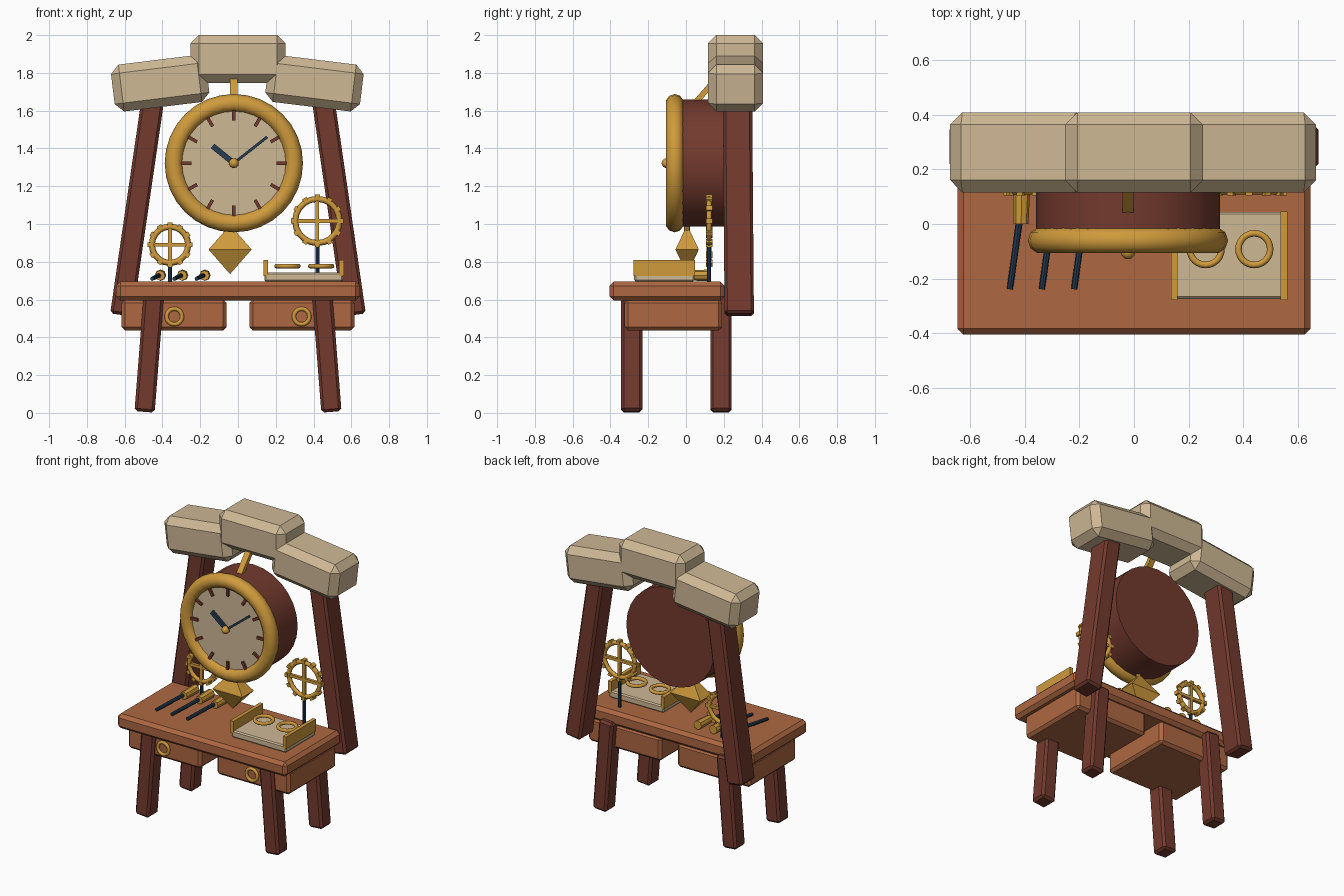
import bpy, bmesh, math
from mathutils import Vector, Matrix

if "Cube" in bpy.data.objects:
    bpy.data.objects.remove(bpy.data.objects["Cube"])


def material(name, r, g, b):
    m = bpy.data.materials.new(name)
    m.diffuse_color = (r, g, b, 1)
    m.use_nodes = True
    m.node_tree.nodes["Principled BSDF"].inputs["Base Color"].default_value = m.diffuse_color
    return m


WOOD = material("warm wood", .42, .138, .054)
DARK = material("dark wood", .171, .042, .027)
STONE = material("pale stone", .62, .48, .30)
GOLD = material("brass", .63, .328, .046)
NAVY = material("blue steel", .019, .045, .085)


def finish(name, bm, mat, smooth=False):
    me = bpy.data.meshes.new(name)
    bm.to_mesh(me)
    bm.free()
    me.materials.append(mat)
    ob = bpy.data.objects.new(name, me)
    bpy.context.collection.objects.link(ob)
    if smooth:
        bpy.context.view_layer.objects.active = ob
        ob.select_set(True)
        bpy.ops.object.shade_smooth_by_angle(angle=math.radians(40))
        ob.select_set(False)
    return ob


def box(name, loc, size, mat, chamfer=0, rot=(0, 0, 0)):
    bm = bmesh.new()
    bmesh.ops.create_cube(bm, size=1, matrix=Matrix.Diagonal((*size, 1)))
    if chamfer:
        bmesh.ops.bevel(bm, geom=bm.edges[:], offset=chamfer, segments=1, affect='EDGES')
    ob = finish(name, bm, mat)
    ob.location, ob.rotation_euler = loc, rot
    return ob


def rod(name, a, b, r1, mat, r2=None, sides=8, smooth=False):
    a, b = Vector(a), Vector(b)
    bm = bmesh.new()
    bmesh.ops.create_cone(bm, cap_ends=True, segments=sides, radius1=r1,
                          radius2=r1 if r2 is None else r2, depth=(b - a).length)
    ob = finish(name, bm, mat, smooth)
    ob.location = (a + b) / 2
    ob.rotation_euler = (b - a).to_track_quat('Z', 'Y').to_euler()
    return ob


def ring(name, loc, major, minor, mat, upright=True, n=24, k=8):
    bm = bmesh.new()
    rows = []
    for i in range(n):
        t = 2 * math.pi * i / n
        row = []
        for j in range(k):
            p = 2 * math.pi * j / k
            r = major + minor * math.cos(p)
            row.append(bm.verts.new((r * math.cos(t), r * math.sin(t), minor * math.sin(p))))
        rows.append(row)
    for i in range(n):
        for j in range(k):
            a, b = rows[i], rows[(i + 1) % n]
            bm.faces.new((a[j], b[j], b[(j + 1) % k], a[(j + 1) % k]))
    bmesh.ops.recalc_face_normals(bm, faces=bm.faces[:])
    ob = finish(name, bm, mat)
    ob.data.shade_smooth()
    ob.location = loc
    ob.rotation_euler = (math.pi / 2 if upright else 0, 0, 0)
    return ob


# Table top, drawers, drawer pulls and legs
box("table_top", (0, -.1, .645), (1.29, .61, .1), WOOD, .022)
for s, side in ((-1, "left"), (1, "right")):
    box(side + "_drawer", (s * .338, -.067, .518), (.555, .515, .165), WOOD, .018)
    ring(side + "_drawer_pull", (s * .337, -.33, .51), .041, .011, GOLD)
    for y, end in ((-.288, "front"), (.185, "back")):
        box(f"{side}_{end}_leg", (s * .47, y, .317), (.107, .113, .625), DARK, .015,
            (0, -s * math.radians(4.5), 0))
    # Leaning posts behind the table
    box(side + "_post", (s * .528, .277, 1.13), (.12, .155, 1.235), DARK, .015,
        (.008, -s * math.radians(8.3), 0))

# Stone arch
box("centre_stone", (0, .262, 1.873), (.505, .293, .254), STONE, .045)
box("left_stone", (-.412, .262, 1.745), (.505, .293, .25), STONE, .045, (0, math.radians(-7), 0))
box("right_stone", (.405, .262, 1.745), (.505, .293, .25), STONE, .045, (0, math.radians(7), 0))

# Clock: drum, bezel, face, ticks, hands, pin
CX, CZ = -.022, 1.322
rod("clock_drum", (CX, .2, CZ), (CX, -.06, CZ), .336, DARK, sides=28, smooth=True)
ring("clock_bezel", (CX, -.06, CZ), .318, .048, GOLD, n=32, k=10)
rod("clock_face", (CX, -.05, CZ), (CX, -.075, CZ), .3, STONE, sides=32)


def dial_bar(name, angle, r0, r1, width, y, depth, mat):
    r = (r0 + r1) / 2
    box(name, (CX + r * math.sin(angle), y, CZ + r * math.cos(angle)),
        (width, depth, r1 - r0), mat, 0, (0, angle, 0))


for i in range(12):
    dial_bar(f"hour_tick_{i + 1}", i * math.pi / 6, .225, .28, .018, -.078, .02, DARK)
dial_bar("hour_hand", math.atan2(-21, 17), -.01, .145, .03, -.092, .014, NAVY)
dial_bar("minute_hand", math.atan2(33, 26), -.01, .225, .015, -.098, .012, NAVY)
bm = bmesh.new()
bmesh.ops.create_uvsphere(bm, u_segments=12, v_segments=8, radius=.026)
finish("clock_pin", bm, GOLD, True).location = (CX, -.103, CZ)
box("clock_hanger", (CX, .1, 1.7), (.04, .03, .25), GOLD, 0, (-math.radians(41), 0, 0))

# Pendulum: rod and rectangular double pyramid
rod("pendulum_rod", (-.03, .005, .93), (-.03, .005, 1.05), .015, GOLD)
bm = bmesh.new()
belt = [bm.verts.new((x, y, 0)) for x, y in
        ((-.114, -.062), (.114, -.062), (.114, .062), (-.114, .062))]
for z in (.13, -.13):
    tip = bm.verts.new((0, 0, z))
    for i in range(4):
        bm.faces.new((belt[i], belt[(i + 1) % 4], tip))
bmesh.ops.recalc_face_normals(bm, faces=bm.faces[:])
finish("pendulum_bob", bm, GOLD).location = (-.042, .006, .865)

# Toothed wheels on stands
for side, x, z, r in (("left", -.36, .89, .096), ("right", .42, 1.016, .117)):
    y = .122
    ring(side + "_wheel_rim", (x, y, z), r, .016, GOLD, n=20, k=6)
    for i in range(12):
        a = i * math.pi / 6
        box(f"{side}_wheel_tooth_{i + 1}",
            (x + (r + .011) * math.sin(a), y, z + (r + .011) * math.cos(a)),
            (.026, .034, .022), GOLD, 0, (0, a, 0))
    box(side + "_wheel_upright_spoke", (x, y, z), (.02, .02, 2 * r), GOLD)
    box(side + "_wheel_level_spoke", (x, y, z), (2 * r, .02, .02), GOLD)
    rod(side + "_wheel_stand", (x, y, .68), (x, y, z - r), .011, NAVY)

# Hand tools lying on the table
for i, x in enumerate((-.41, -.293, -.175)):
    rod(f"tool_handle_{i + 1}", (x, .125, .729), (x - .003, .0, .727), .03, GOLD, .027)
    rod(f"tool_blade_{i + 1}", (x - .008, .02, .728), (x - .044, -.238, .71), .013, NAVY, .011)

# Tray with side panels and two loose rings
box("tray_base", (.348, -.115, .719), (.415, .318, .048), STONE, .008)
for side, x in (("left", .147), ("right", .548)):
    box(f"tray_{side}_panel", (x, -.116, .767), (.025, .325, .083), GOLD)
for i, x in enumerate((.262, .44)):
    ring(f"loose_ring_{i + 1}", (x, -.092, .777), .058, .012, GOLD, upright=False)
